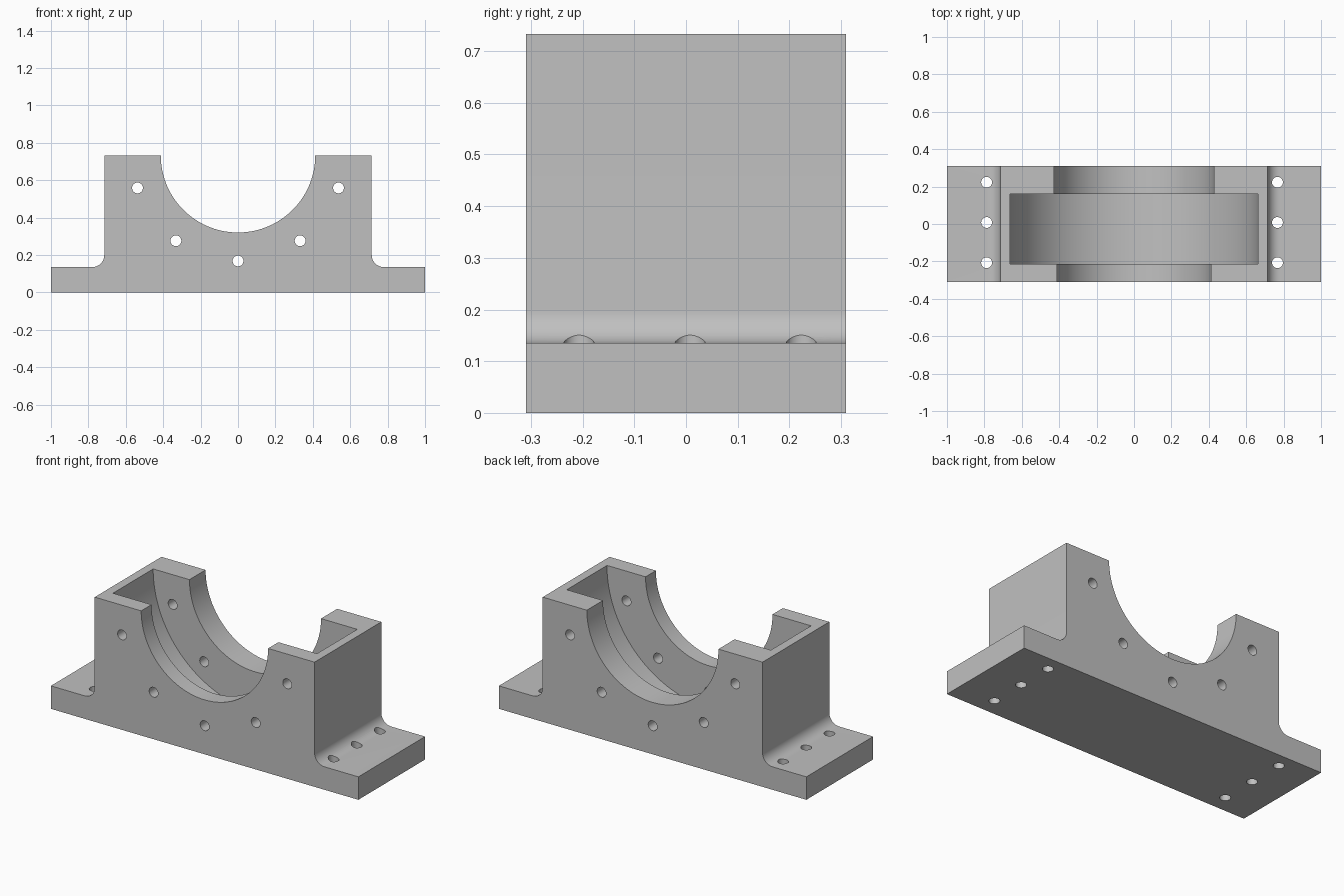
import bpy, bmesh, math
from mathutils import Matrix

if "Cube" in bpy.data.objects:
    bpy.data.objects.remove(bpy.data.objects["Cube"])

HALF_DEPTH, TOP, BASE = 0.31, 0.733, 0.135
BODY_X, FILLET, HOLE = 0.715, 0.065, 0.029

grey = bpy.data.materials.new("light_grey")
grey.diffuse_color = (0.53, 0.53, 0.53, 1)
grey.use_nodes = True
grey.node_tree.nodes["Principled BSDF"].inputs["Base Color"].default_value = grey.diffuse_color


def make_object(name, bm):
    bmesh.ops.recalc_face_normals(bm, faces=bm.faces[:])
    mesh = bpy.data.meshes.new(name)
    bm.to_mesh(mesh)
    bm.free()
    obj = bpy.data.objects.new(name, mesh)
    bpy.context.collection.objects.link(obj)
    obj.data.materials.append(grey)
    return obj


def cylinder(name, radius, start, end, axis, centre, segments):
    """Cylinder running from start to end along 'Y' or 'Z'."""
    bm = bmesh.new()
    spin = Matrix.Rotation(math.pi / segments, 4, 'Z')
    turn = Matrix.Rotation(math.pi / 2, 4, 'X') if axis == 'Y' else Matrix()
    mid = (start + end) / 2
    place = (centre[0], mid, centre[1]) if axis == 'Y' else (centre[0], centre[1], mid)
    bmesh.ops.create_cone(bm, cap_ends=True, segments=segments, radius1=radius,
                          radius2=radius, depth=end - start,
                          matrix=Matrix.Translation(place) @ turn @ spin)
    return make_object(name, bm)


# Body: filleted half profile, mirrored and extruded through the depth
half = [(1, 0), (1, BASE)]
for i in range(13):
    a = math.radians(270 - 90 * i / 12)
    half.append((BODY_X + FILLET + FILLET * math.cos(a),
                 BASE + FILLET + FILLET * math.sin(a)))
half.append((BODY_X, TOP))
profile = half + [(-x, z) for x, z in reversed(half)]
bm = bmesh.new()
face = bm.faces.new([bm.verts.new((x, -HALF_DEPTH, z)) for x, z in profile])
sweep = bmesh.ops.extrude_face_region(bm, geom=[face])
bmesh.ops.translate(bm, vec=(0, 2 * HALF_DEPTH, 0),
                    verts=[v for v in sweep["geom"] if isinstance(v, bmesh.types.BMVert)])
housing = make_object("bearing_housing", bm)

# Stepped bore: front opening, wide bearing pocket, rear opening
cutters = [
    cylinder("front_bore", 0.413, -0.5, 0.0, 'Y', (0, TOP), 128),
    cylinder("rear_bore", 0.428, 0.0, 0.5, 'Y', (0, TOP), 128),
    cylinder("bearing_pocket", 0.664, -0.214, 0.16, 'Y', (0, TOP), 128),
]
# Bolt circle through both walls
for step in range(-2, 3):
    a = math.radians(-90 + 36 * step)
    spot = (0.565 * math.cos(a), TOP + 0.565 * math.sin(a))
    cutters.append(cylinder("wall_bolt_hole", HOLE, -0.5, 0.5, 'Y', spot, 32))
# Mounting holes in the feet
for x in (-0.788, 0.767):
    for y in (-0.207, 0.008, 0.223):
        cutters.append(cylinder("foot_bolt_hole", HOLE, -0.2, 0.4, 'Z', (x, y), 32))

bpy.context.view_layer.objects.active = housing
for cutter in cutters:
    cutter.hide_render = True
    mod = housing.modifiers.new("cut", 'BOOLEAN')
    mod.operation, mod.solver, mod.object = 'DIFFERENCE', 'EXACT', cutter
    bpy.ops.object.modifier_apply(modifier=mod.name)
    bpy.data.objects.remove(cutter)

# Smooth the round surfaces, keep the machined edges crisp
bpy.ops.object.select_all(action='DESELECT')
housing.select_set(True)
bpy.ops.object.shade_smooth_by_angle(angle=math.radians(25))
